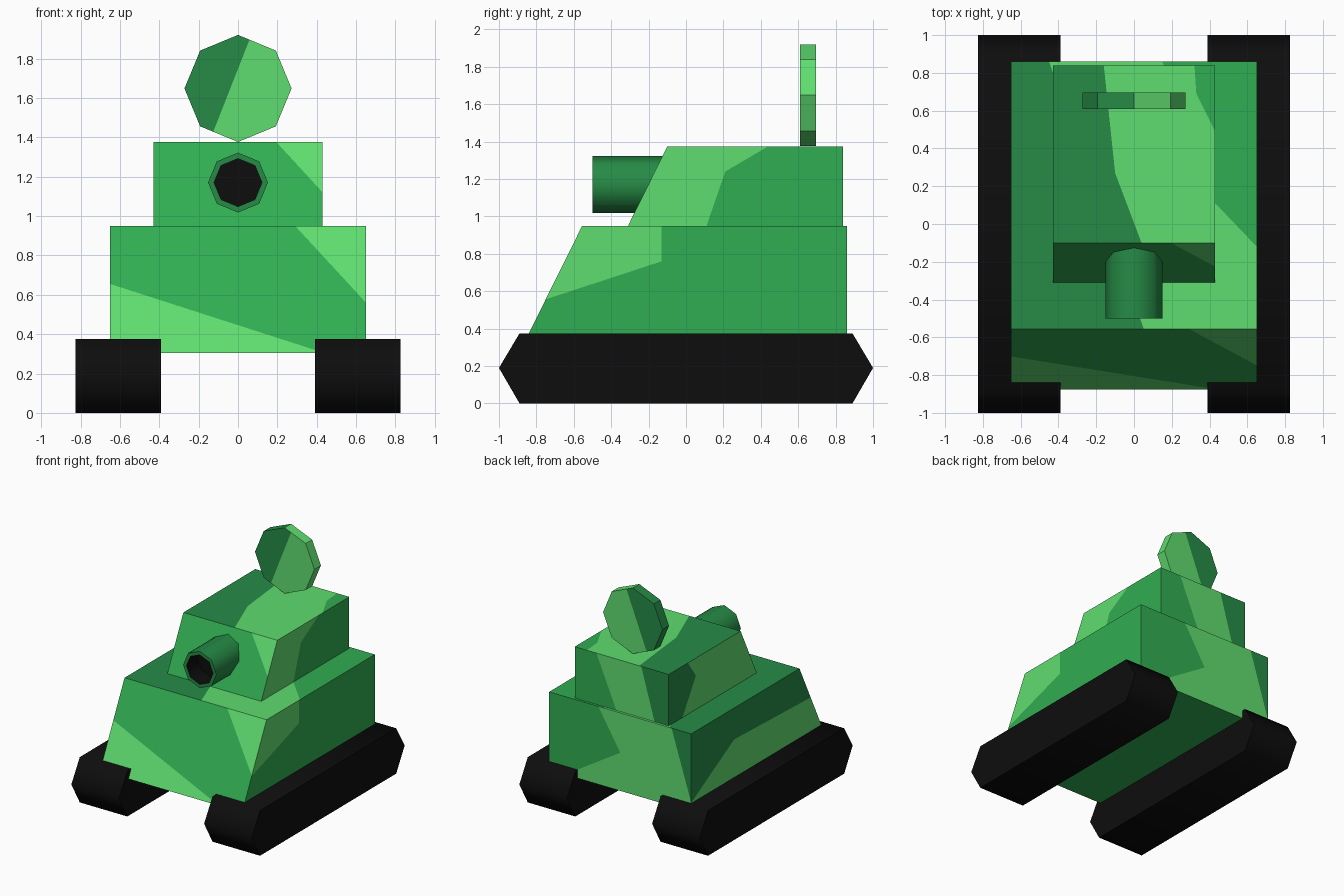
import bpy, bmesh, math
from mathutils import Vector, Matrix

if "Cube" in bpy.data.objects:
    bpy.data.objects.remove(bpy.data.objects["Cube"])


def material(name, rgb):
    m = bpy.data.materials.new(name)
    m.diffuse_color = (*rgb, 1)
    m.use_nodes = True
    m.node_tree.nodes["Principled BSDF"].inputs["Base Color"].default_value = m.diffuse_color
    return m


MID, LIGHT, DARK, BLACK = range(4)
MATS = [material("mid_green", (0.030, 0.417, 0.084)),
        material("light_green", (0.115, 0.723, 0.162)),
        material("dark_green", (0.019, 0.258, 0.061)),
        material("black", (0.004, 0.004, 0.004))]


def finish(bm, name, smooth=None):
    me = bpy.data.meshes.new(name)
    bm.to_mesh(me)
    bm.free()
    for m in MATS:
        me.materials.append(m)
    ob = bpy.data.objects.new(name, me)
    bpy.context.collection.objects.link(ob)
    if smooth:
        bpy.ops.object.select_all(action='DESELECT')
        bpy.context.view_layer.objects.active = ob
        ob.select_set(True)
        bpy.ops.object.shade_smooth_by_angle(angle=math.radians(smooth))
    return ob


def prism(profile, x0, x1):
    """Extrude a (y, z) profile from x0 to x1."""
    bm = bmesh.new()
    f = bm.faces.new([bm.verts.new((x0, y, z)) for y, z in profile])
    ext = bmesh.ops.extrude_face_region(bm, geom=[f])
    moved = [v for v in ext["geom"] if isinstance(v, bmesh.types.BMVert)]
    bmesh.ops.translate(bm, verts=moved, vec=(x1 - x0, 0, 0))
    bmesh.ops.recalc_face_normals(bm, faces=bm.faces)
    return bm


SIDES = {"front": (Vector((0, -0.89, 0.46)), (0, 2)), "back": (Vector((0, 1, 0)), (0, 2)),
         "right": (Vector((1, 0, 0)), (1, 2)), "left": (Vector((-1, 0, 0)), (1, 2)),
         "top": (Vector((0, 0, 1)), (0, 1))}


def paint(bm, side, mat, *chain):
    """Colour the part of one side lying left of a chain of 2D points."""
    n, (a, b) = SIDES[side]

    def faces():
        bm.normal_update()
        return [f for f in bm.faces if f.normal.dot(n) > 0.95]

    lines = []
    for p, q in zip(chain, chain[1:]):
        no, co = Vector((0, 0, 0)), Vector((0, 0, 0))
        no[a], no[b] = p[1] - q[1], q[0] - p[0]
        co[a], co[b] = p
        lines.append((co, no.normalized()))
        fs = faces()
        geom = fs + list({e for f in fs for e in f.edges}) + list({v for f in fs for v in f.verts})
        bmesh.ops.bisect_plane(bm, geom=geom, dist=1e-5, plane_co=co, plane_no=no)
    join = all
    if len(lines) == 2:
        u, v = lines[0][1], lines[1][1]
        join = all if u[a] * v[b] - u[b] * v[a] > 0 else any
    for f in faces():
        c = f.calc_center_median()
        if join([(c - co).dot(no) > 0 for co, no in lines]) or not lines:
            f.material_index = mat


# Hull with camouflage patches
bm = prism([(-0.875, 0.305), (0.86, 0.305), (0.86, 0.95), (-0.555, 0.95)], -0.65, 0.65)
paint(bm, "front", LIGHT, (0.39, 0.32), (-0.65, 0.655))
paint(bm, "front", LIGHT, (0.29, 0.95), (0.65, 0.56))
paint(bm, "right", LIGHT, (-0.74, 0.56), (-0.13, 0.76), (-0.13, 0.95))
paint(bm, "left", DARK)
paint(bm, "left", LIGHT, (0.86, 0.38), (0.30, 0.69), (-0.70, 0.655))
paint(bm, "top", DARK)
paint(bm, "top", LIGHT, (-0.45, 0.86), (0.05, -0.55))
paint(bm, "top", MID, (0.15, 0.86), (0.43, 0.11), (0.65, -0.12))
paint(bm, "back", LIGHT)
paint(bm, "back", MID, (0.2, 0.95), (0.0, 0.62), (0.385, 0.38))
paint(bm, "back", DARK, (-0.65, 0.38), (-0.47, 0.95))
finish(bm, "hull")

# Turret with camouflage patches
bm = prism([(-0.31, 0.95), (0.84, 0.95), (0.84, 1.375), (-0.10, 1.375)], -0.43, 0.43)
paint(bm, "front", LIGHT, (0.2, 1.37), (0.43, 1.12))
paint(bm, "right", LIGHT, (0.11, 0.95), (0.21, 1.24), (0.44, 1.375))
paint(bm, "left", DARK)
paint(bm, "left", LIGHT, (0.66, 0.95), (0.485, 1.23), (0.59, 1.375))
paint(bm, "top", DARK)
paint(bm, "top", LIGHT, (-0.16, 0.84), (-0.10, 0.27), (0.04, -0.1))
paint(bm, "top", MID, (0.32, 0.84), (0.33, 0.69), (0.43, 0.49))
paint(bm, "back", LIGHT)
paint(bm, "back", MID, (0.23, 1.37), (0.05, 0.95))
paint(bm, "back", DARK, (-0.30, 0.95), (-0.18, 1.37))
finish(bm, "turret")

# Tracks, mirrored
bm = prism([(-1, 0.19), (-0.89, 0), (0.89, 0), (1, 0.19), (0.89, 0.375), (-0.89, 0.375)],
           0.39, 0.825)
for f in bm.faces:
    f.material_index = BLACK
finish(bm, "tracks", 70).modifiers.new("mirror", 'MIRROR')


def octagon(radius, y0, y1, z):
    """Eight-sided cylinder along y with a vertex at the top."""
    bm = bmesh.new()
    bmesh.ops.create_cone(bm, cap_ends=True, segments=8, radius1=radius, radius2=radius,
                          depth=y1 - y0, matrix=Matrix.Translation((0, (y0 + y1) / 2, z))
                          @ Matrix.Rotation(math.pi / 2, 4, 'X'))
    bm.normal_update()
    return bm


# Gun barrel with a black bore
bm = octagon(0.152, -0.5, 0.1, 1.17)
for f in bm.faces:
    f.material_index = DARK
muzzle = min(bm.faces, key=lambda f: f.calc_center_median().y)
bmesh.ops.inset_region(bm, faces=[muzzle], thickness=0.03)
ext = bmesh.ops.extrude_discrete_faces(bm, faces=[muzzle])["faces"][0]
bmesh.ops.translate(bm, verts=ext.verts, vec=(0, 0.15, 0))
rim = [f for f in bm.faces if f is not ext]
ext.material_index = BLACK
for f in rim:
    c = f.calc_center_median()
    if math.hypot(c.x, c.z - 1.17) < 0.125 and c.y < -0.3:
        f.material_index = BLACK
finish(bm, "gun_barrel", 50)

# Radar dish: upright octagonal disc, dark on the left and light on the right
bm = octagon(0.272, 0.61, 0.695, 1.648)
for f in bm.faces:
    f.material_index = LIGHT if f.normal.x > -0.01 else DARK
SIDES["disc_front"] = (Vector((0, -1, 0)), (0, 2))
for side in ("disc_front", "back"):
    paint(bm, side, DARK, (-0.125, 1.43), (0.06, 1.90))
finish(bm, "radar_dish")
